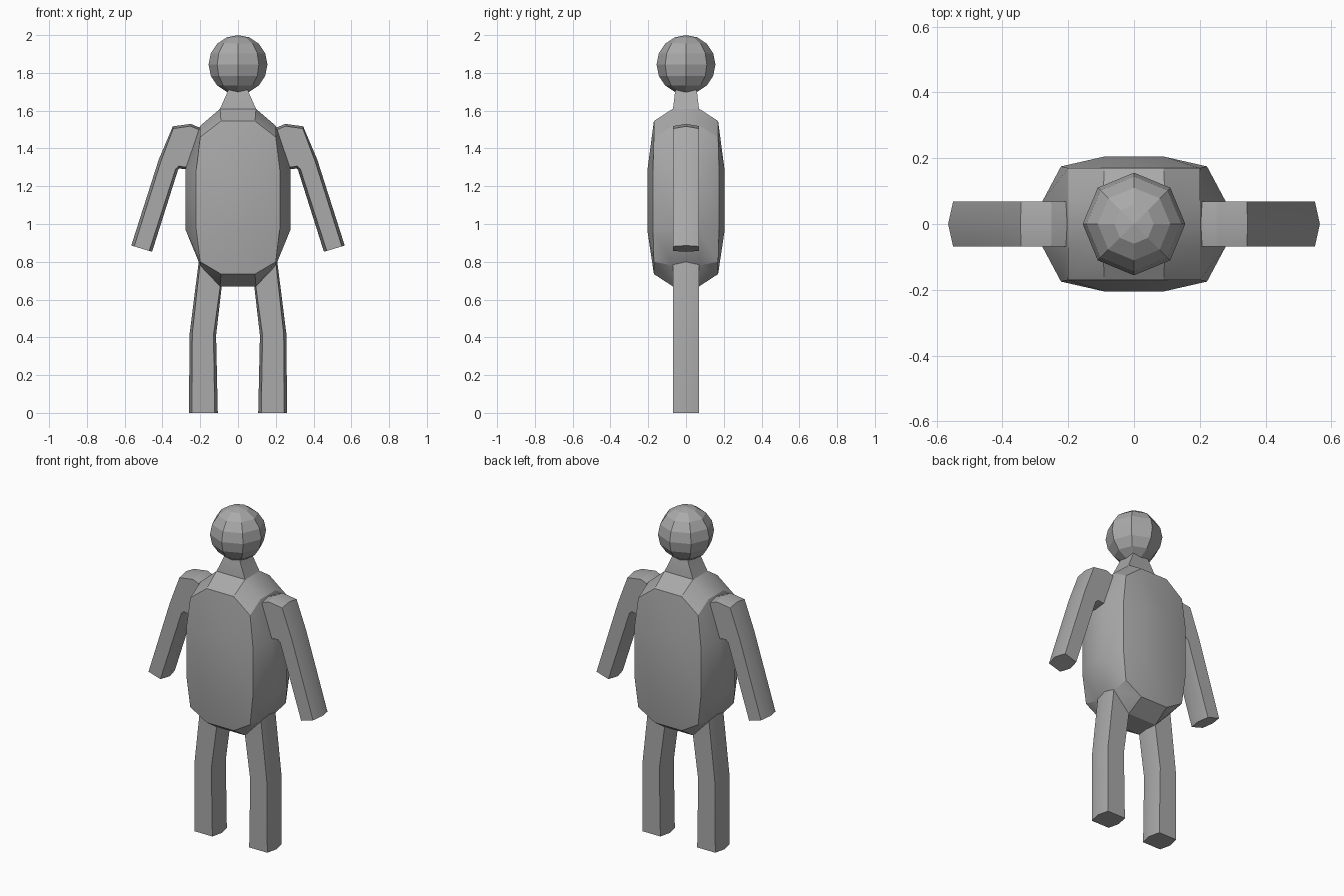
import bpy, bmesh, math

if "Cube" in bpy.data.objects:
    bpy.data.objects.remove(bpy.data.objects["Cube"])

grey = bpy.data.materials.new("plain grey")
grey.diffuse_color = (0.4, 0.4, 0.4, 1)
grey.use_nodes = True
grey.node_tree.nodes["Principled BSDF"].inputs["Base Color"].default_value = grey.diffuse_color


def finish(name, bm, angle):
    bmesh.ops.recalc_face_normals(bm, faces=bm.faces)
    mesh = bpy.data.meshes.new(name)
    bm.to_mesh(mesh)
    bm.free()
    mesh.materials.append(grey)
    ob = bpy.data.objects.new(name, mesh)
    bpy.context.collection.objects.link(ob)
    bpy.ops.object.select_all(action='DESELECT')
    bpy.context.view_layer.objects.active = ob
    ob.select_set(True)
    if angle:
        bpy.ops.object.shade_smooth_by_angle(angle=math.radians(angle))
    return ob


def loft(name, rings):
    """Skin closed rings of points and cap both ends."""
    bm = bmesh.new()
    loops = [[bm.verts.new(p) for p in r] for r in rings]
    n = len(loops[0])
    for a, b in zip(loops, loops[1:]):
        for i in range(n):
            j = (i + 1) % n
            bm.faces.new((a[i], a[j], b[j], b[i]))
    bm.faces.new(loops[0])
    bm.faces.new(loops[-1])
    return finish(name, bm, 30)


def limb(name, side, sections):
    """Six-sided limb: each section has an outer and inner (x, z) and a ridge depth."""
    rings = []
    for (ox, oz), (ix, iz), bulge in sections:
        length = math.hypot(ox - ix, oz - iz)
        dx, dz = (ox - ix) / length * bulge, (oz - iz) / length * bulge
        pts = [(ox, 0, oz), (ox - dx, -0.069, oz - dz), (ix + dx, -0.069, iz + dz),
               (ix, 0, iz), (ix + dx, 0.069, iz + dz), (ox - dx, 0.069, oz - dz)]
        rings.append([(side * x, y, z) for x, y, z in pts])
    return loft(name, rings)


# Torso: a box with a 3 x 3 grid on every side, rounded off by position.
# Key: is the point on the outer plane in x, y, z -> half x, half y, top z, bottom z
ROUND = {
    (1, 1, 1): (0.20, 0.17, 1.46, 0.80),
    (0, 1, 1): (0.09, 0.17, 1.545, 0.735),
    (1, 0, 1): (0.20, 0.07, 1.52, 0.78),
    (1, 1, 0): (0.222, 0.175, 1.28, 0.98),
    (0, 0, 1): (0.095, 0.07, 1.61, 0.67),
    (0, 1, 0): (0.09, 0.205, 1.28, 0.97),
    (1, 0, 0): (0.278, 0.07, 1.29, 0.97),
}
bm = bmesh.new()
bmesh.ops.create_cube(bm, size=6)
bmesh.ops.subdivide_edges(bm, edges=bm.edges[:], cuts=2, use_grid_fill=True)
for v in bm.verts:
    hx, hy, top, bottom = ROUND[tuple(int(abs(c) > 2) for c in v.co)]
    v.co = (math.copysign(hx, v.co.x), math.copysign(hy, v.co.y),
            top if v.co.z > 0 else bottom)
finish("torso", bm, 30)

# Neck: tapered square column
loft("neck", [[(x, -y, z), (x, y, z), (-x, y, z), (-x, -y, z)]
              for x, y, z in ((0.10, 0.07, 1.60), (0.055, 0.058, 1.70), (0.045, 0.045, 1.74))])

# Head: faceted ball
bm = bmesh.new()
bmesh.ops.create_uvsphere(bm, u_segments=8, v_segments=8, radius=0.156)
bmesh.ops.translate(bm, verts=bm.verts, vec=(0, 0, 1.844))
finish("head", bm, 0)

# Arms and legs, mirrored left and right
for label, side in (("left", 1), ("right", -1)):
    limb(label + "_arm", side, [
        ((0.19, 1.505), (0.24, 1.29), 0.012),
        ((0.25, 1.53), (0.285, 1.29), 0.012),
        ((0.345, 1.517), (0.312, 1.295), 0.012),
        ((0.42, 1.34), (0.318, 1.285), 0.014),
        ((0.565, 0.886), (0.455, 0.853), 0.016)])
    limb(label + "_leg", side, [
        ((0.208, 0.80), (0.085, 0.68), 0.010),
        ((0.256, 0.42), (0.116, 0.41), 0.014),
        ((0.26, 0.0), (0.107, 0.0), 0.016)])
